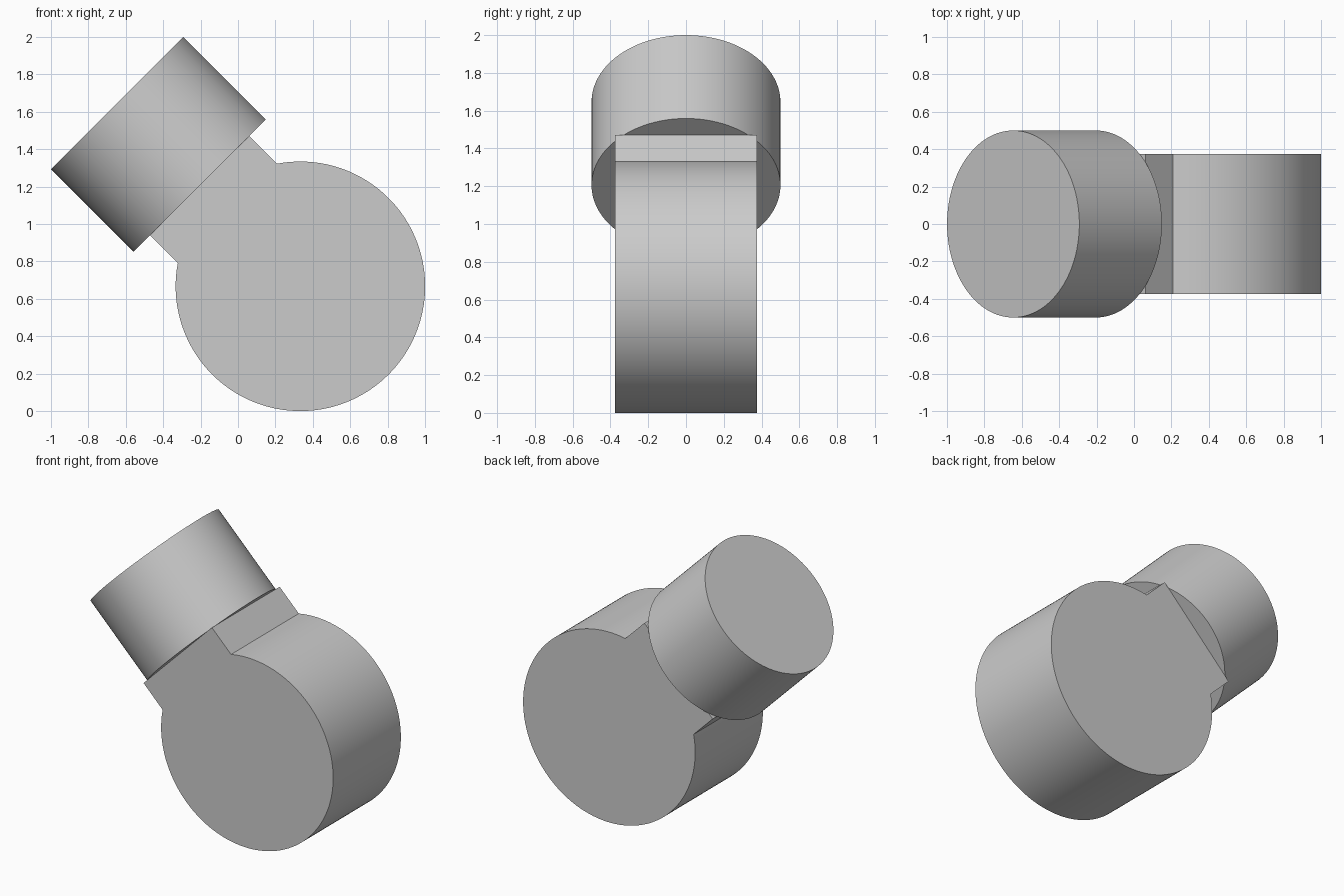
import bpy, bmesh, math
from mathutils import Matrix, Vector

cube = bpy.data.objects.get("Cube")
if cube:
    bpy.data.objects.remove(cube, do_unlink=True)

RADIUS = 0.667        # round body
HALF_WIDTH = 0.375    # half thickness of body, half width of neck
NECK_END = 0.761      # distance from body centre to cap
CAP_RADIUS = 0.5
CAP_DEPTH = 0.624
SEGMENTS = 128

grey = bpy.data.materials.new("light grey")
grey.use_nodes = True
color = (0.6, 0.6, 0.6, 1)
grey.diffuse_color = color
grey.node_tree.nodes["Principled BSDF"].inputs["Base Color"].default_value = color

# Shared tilt: local z runs along the neck
tilt = Matrix.Translation((RADIUS / 2, 0, RADIUS)) @ Matrix.Rotation(-math.pi / 4, 4, 'Y')


def add_part(name, bm):
    bmesh.ops.recalc_face_normals(bm, faces=bm.faces)
    mesh = bpy.data.meshes.new(name)
    bm.to_mesh(mesh)
    bm.free()
    mesh.materials.append(grey)
    obj = bpy.data.objects.new(name, mesh)
    obj.matrix_world = tilt
    bpy.context.collection.objects.link(obj)
    bpy.ops.object.select_all(action='DESELECT')
    obj.select_set(True)
    bpy.context.view_layer.objects.active = obj
    bpy.ops.object.shade_smooth_by_angle(angle=math.radians(30))
    return obj


# Keyhole profile: round disc with a square neck, extruded in depth
bm = bmesh.new()
start = math.asin(HALF_WIDTH / RADIUS)
sweep = 2 * (math.pi - start)
outline = [(-HALF_WIDTH, NECK_END), (HALF_WIDTH, NECK_END)]
for i in range(SEGMENTS + 1):
    a = start + sweep * i / SEGMENTS
    outline.append((RADIUS * math.sin(a), RADIUS * math.cos(a)))
face = bm.faces.new([bm.verts.new((x, -HALF_WIDTH, z)) for x, z in outline])
extruded = bmesh.ops.extrude_face_region(bm, geom=[face], use_keep_orig=True)
moved = [v for v in extruded["geom"] if isinstance(v, bmesh.types.BMVert)]
bmesh.ops.translate(bm, verts=moved, vec=Vector((0, 2 * HALF_WIDTH, 0)))
add_part("round_body_with_neck", bm)

# Cylindrical cap on the end of the neck
bm = bmesh.new()
bmesh.ops.create_cone(bm, cap_ends=True, segments=SEGMENTS,
                      radius1=CAP_RADIUS, radius2=CAP_RADIUS, depth=CAP_DEPTH,
                      matrix=Matrix.Translation((0, 0, NECK_END + CAP_DEPTH / 2)))
add_part("cylinder_cap", bm)
